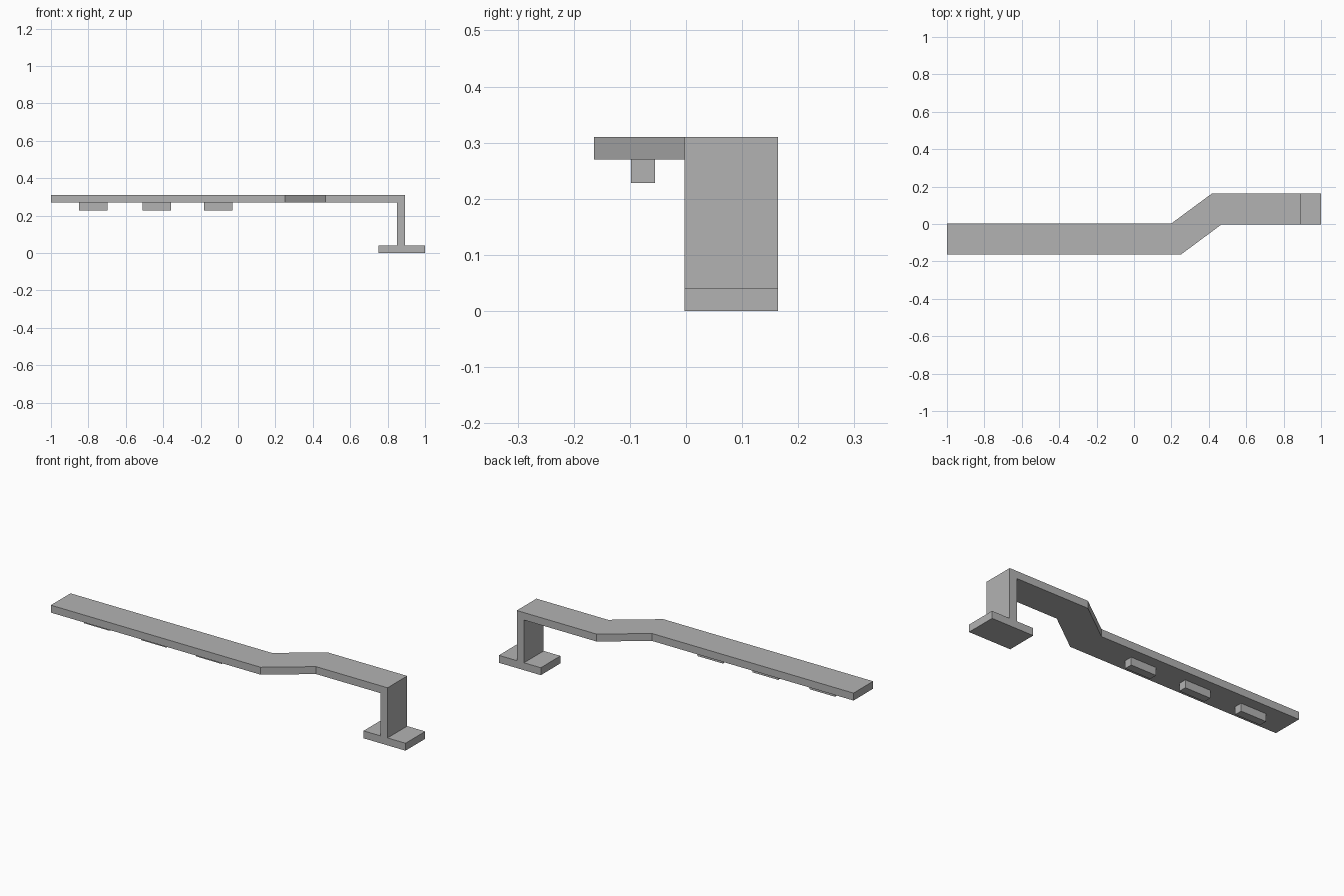
import bpy, bmesh

if "Cube" in bpy.data.objects:
    bpy.data.objects.remove(bpy.data.objects["Cube"], do_unlink=True)

grey = bpy.data.materials.new("plain grey")
grey.use_nodes = True
colour = (0.45, 0.45, 0.45, 1)
grey.diffuse_color = colour
grey.node_tree.nodes["Principled BSDF"].inputs["Base Color"].default_value = colour


def extrude_profile(name, outline, vector):
    """Fill a closed outline and extrude it along a vector."""
    bm = bmesh.new()
    face = bm.faces.new([bm.verts.new(p) for p in outline])
    result = bmesh.ops.extrude_face_region(bm, geom=[face], use_keep_orig=True)
    moved = [g for g in result["geom"] if isinstance(g, bmesh.types.BMVert)]
    bmesh.ops.translate(bm, verts=moved, vec=vector)
    bmesh.ops.recalc_face_normals(bm, faces=bm.faces)
    mesh = bpy.data.meshes.new(name)
    bm.to_mesh(mesh)
    bm.free()
    mesh.materials.append(grey)
    obj = bpy.data.objects.new(name, mesh)
    bpy.context.collection.objects.link(obj)
    return obj


def box(name, x0, x1, y0, y1, z0, z1):
    base = [(x0, y0, z0), (x1, y0, z0), (x1, y1, z0), (x0, y1, z0)]
    return extrude_profile(name, base, (0, 0, z1 - z0))


FRONT, BACK, INNER = -0.164, 0.164, 0.003
THICK, TOP = 0.04, 0.31
UNDER = TOP - THICK

# Flat arm with a sideways jog
arm = [(-1, FRONT), (0.25, FRONT), (0.467, -INNER), (0.893, -INNER),
       (0.893, BACK), (0.418, BACK), (0.2, INNER), (-1, INNER)]
extrude_profile("arm", [(x, y, UNDER) for x, y in arm], (0, 0, THICK))

# Upright and foot at the left end
box("upright", 0.85, 0.893, -INNER, BACK, THICK, UNDER)
box("foot", 0.75, 1, -INNER, BACK, 0, THICK)

# Locating pegs beneath the arm
for i, x in enumerate((-0.773, -0.434, -0.105)):
    box(f"peg_{i + 1}", x - 0.076, x + 0.076, -0.098, -0.055, 0.228, UNDER)
